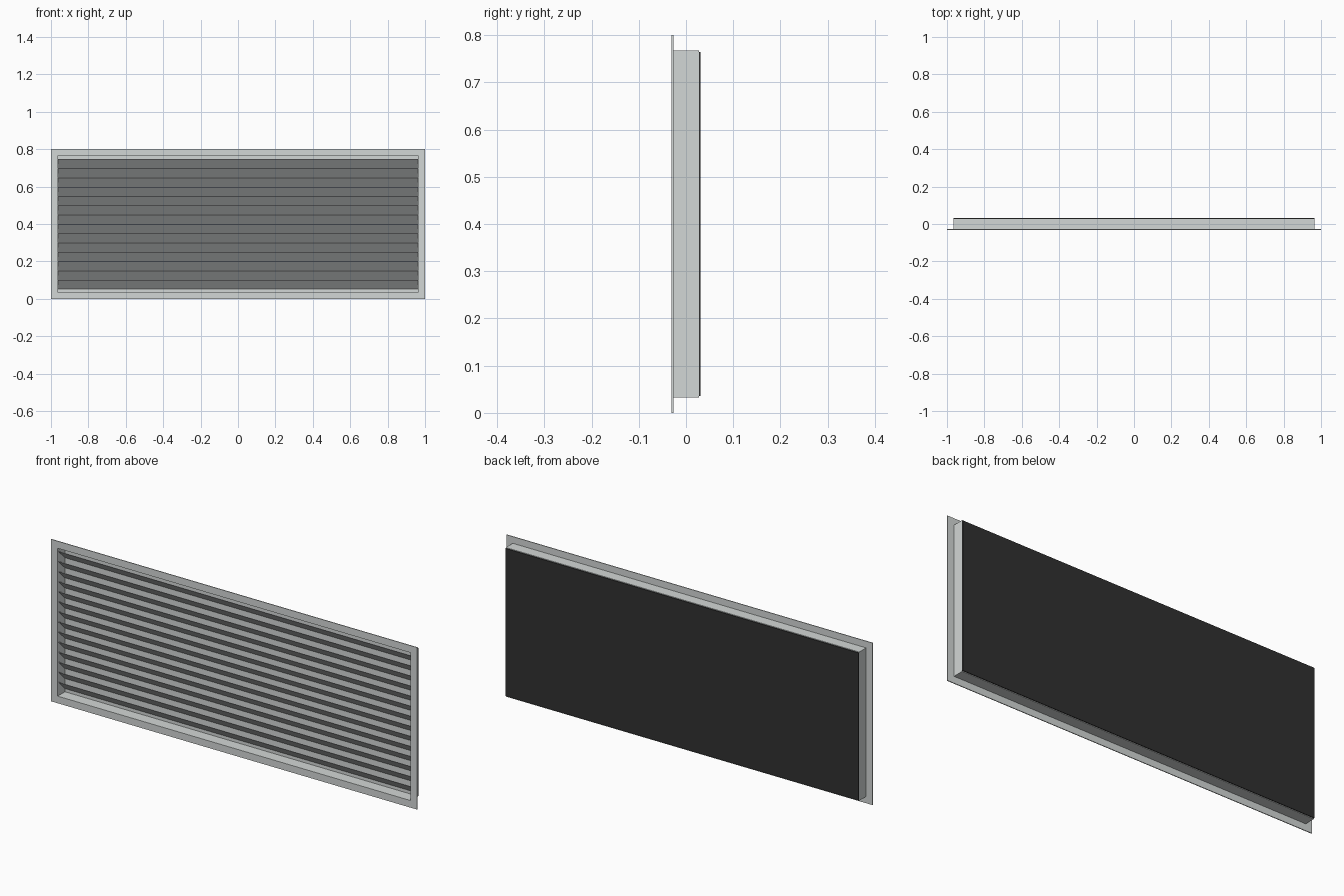
import bpy, bmesh, math
from mathutils import Matrix, Vector

if "Cube" in bpy.data.objects:
    bpy.data.objects.remove(bpy.data.objects["Cube"])


def material(name, rgb):
    m = bpy.data.materials.new(name)
    m.diffuse_color = (*rgb, 1.0)
    m.use_nodes = True
    m.node_tree.nodes["Principled BSDF"].inputs["Base Color"].default_value = m.diffuse_color
    return m


FRAME = material("light grey metal", (0.65, 0.68, 0.67))
BLADE = material("pale grey metal", (0.74, 0.76, 0.77))
BACK = material("near black", (0.03, 0.03, 0.03))

MID_Z = 0.4


def finish(bm, name, mat):
    bmesh.ops.recalc_face_normals(bm, faces=bm.faces)
    me = bpy.data.meshes.new(name)
    bm.to_mesh(me)
    bm.free()
    me.materials.append(mat)
    ob = bpy.data.objects.new(name, me)
    bpy.context.collection.objects.link(ob)
    return ob


def box(name, size, centre, mat, tilt=0.0):
    bm = bmesh.new()
    bmesh.ops.create_cube(bm, size=1.0)
    m = (Matrix.Translation(Vector(centre)) @ Matrix.Rotation(tilt, 4, 'X')
         @ Matrix.Diagonal((*size, 1.0)))
    bmesh.ops.transform(bm, matrix=m, verts=bm.verts)
    return finish(bm, name, mat)


def ring(name, outer, inner, y0, y1, mat):
    """Rectangular frame; outer and inner are (half width, half height)."""
    bm = bmesh.new()
    corners = [(-1, -1), (1, -1), (1, 1), (-1, 1)]
    loops = [[bm.verts.new((sx * w, y, MID_Z + sz * h)) for sx, sz in corners]
             for (w, h), y in ((outer, y0), (inner, y0), (inner, y1), (outer, y1))]
    for a in range(4):
        p, q = loops[a], loops[(a + 1) % 4]
        for i in range(4):
            j = (i + 1) % 4
            bm.faces.new((p[i], p[j], q[j], q[i]))
    return finish(bm, name, mat)


# Front flange and the shallow duct behind it
ring("front_flange", (1.0, 0.4), (0.963, 0.365), -0.031, -0.027, FRAME)
ring("duct_walls", (0.965, 0.367), (0.963, 0.365), -0.027, 0.027, FRAME)

# Light inner wall and dark rear panel
box("inner_back_wall", (1.926, 0.001, 0.73), (0, 0.0263, MID_Z), FRAME)
box("rear_panel", (1.93, 0.004, 0.728), (0, 0.029, MID_Z), BACK)

# Slanted louvre blades: front edge high, rear edge low
COUNT, PITCH = 14, 0.0497
for i in range(COUNT):
    z = MID_Z + (i - (COUNT - 1) / 2) * PITCH
    box(f"louvre_blade_{i + 1}", (1.926, 0.068, 0.002), (0, 0, z), BLADE,
        tilt=-math.radians(45))
